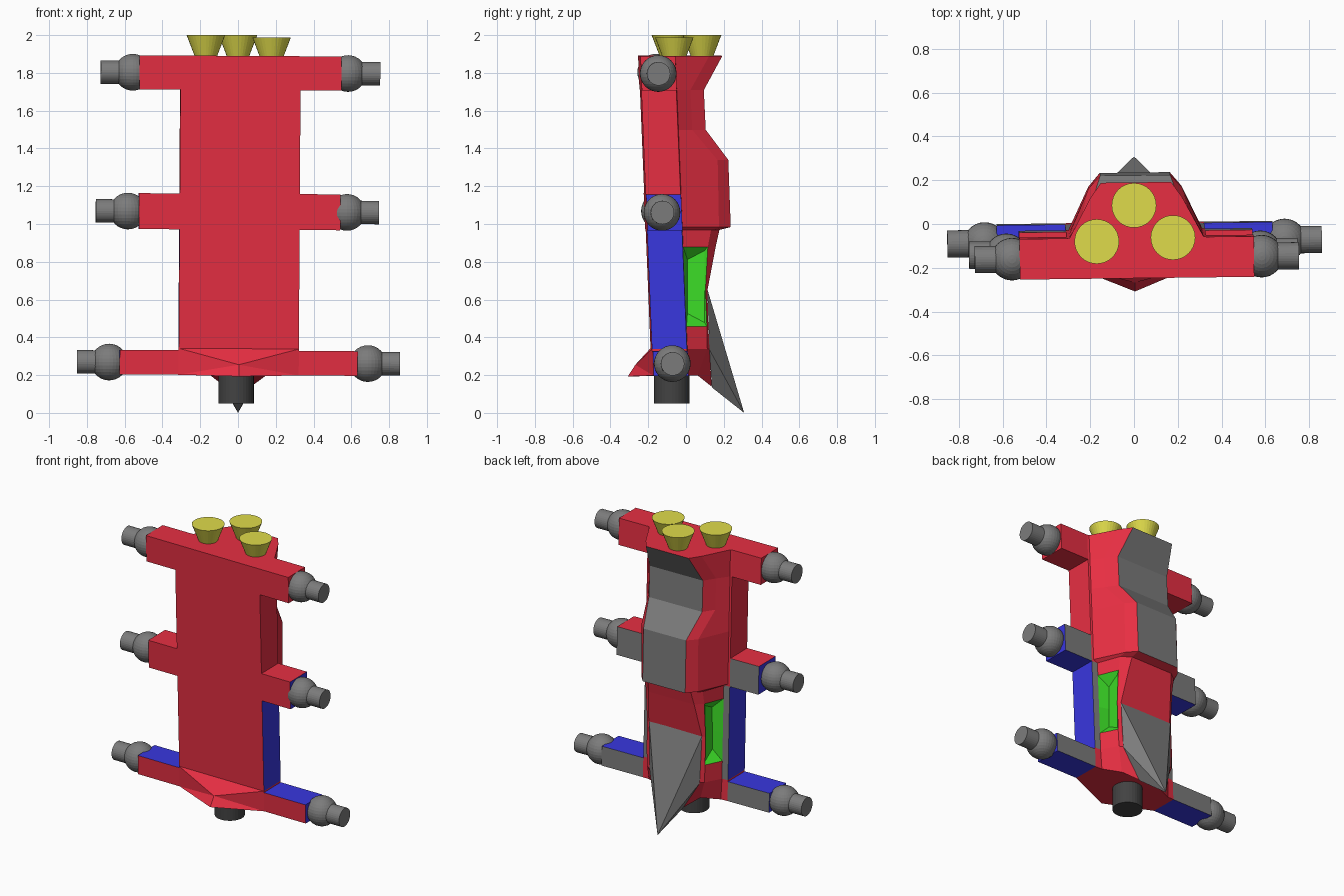
import bpy, bmesh, math
from mathutils import Matrix, Vector

if "Cube" in bpy.data.objects:
    bpy.data.objects.remove(bpy.data.objects["Cube"])

# ---------- colours ----------
def material(name, rgb):
    m = bpy.data.materials.new(name)
    m.diffuse_color = (*rgb, 1)
    m.use_nodes = True
    m.node_tree.nodes["Principled BSDF"].inputs["Base Color"].default_value = m.diffuse_color
    return m

red = material("red", (0.80, 0.028, 0.055))
blue = material("blue", (0.04, 0.038, 0.74))
grey = material("grey", (0.20, 0.20, 0.20))
green = material("green", (0.045, 0.72, 0.02))
yellow = material("yellow", (0.74, 0.71, 0.07))
dark = material("dark grey", (0.055, 0.055, 0.055))
RED, BLUE, GREY, GREEN = range(4)
PAINT = [red, blue, grey, green]

# the hull leans very slightly, so its parts share one small rotation
LEAN = Matrix.Rotation(0.006, 4, 'Y') @ Matrix.Rotation(0.012, 4, 'Z')

def front_y(z):
    return -0.17 - 0.041 * z

def finish(bm, name, mats, lean=True):
    if lean:
        bm.transform(LEAN)
    me = bpy.data.meshes.new(name)
    bm.to_mesh(me)
    bm.free()
    for m in mats:
        me.materials.append(m)
    ob = bpy.data.objects.new(name, me)
    bpy.context.collection.objects.link(ob)
    return ob

def cone(name, mat, r1, r2, start, end, sides=32, lean=False):
    bm = bmesh.new()
    start, end = Vector(start), Vector(end)
    axis = end - start
    turn = axis.to_track_quat('Z', 'Y').to_matrix().to_4x4()
    bmesh.ops.create_cone(bm, cap_ends=True, segments=sides, radius1=r1, radius2=r2,
                          depth=axis.length,
                          matrix=Matrix.Translation((start + end) / 2) @ turn)
    return finish(bm, name, [mat], lean)

# ---------- hull: stacked half sections (z, ledge x, shoulder x, y, spine x, y) ----------
sections = [
    (0.20, 0.270, 0.15, 0.060, 0.07, 0.135),
    (0.34, 0.275, 0.215, 0.110, 0.19, 0.122),
    (0.46, 0.275, 0.220, 0.108, 0.20, 0.116),
    (0.65, 0.275, 0.220, 0.100, 0.20, 0.111),
    (0.88, 0.275, 0.220, 0.113, 0.172, 0.155),
    (0.97, 0.275, 0.220, 0.130, 0.16, 0.175),
    (0.985, 0.305, 0.213, 0.172, 0.16, 0.235),
    (1.34, 0.305, 0.213, 0.165, 0.16, 0.222),
    (1.50, 0.305, 0.250, 0.030, 0.20, 0.102),
    (1.71, 0.305, 0.250, 0.020, 0.20, 0.092),
    (1.89, 0.305, 0.210, 0.120, 0.16, 0.190),
]
bm = bmesh.new()
rings = []
for i, (z, lx, sx, sy, dx, dy) in enumerate(sections):
    f = front_y(z)
    low = i == 0
    half = [(0.318, f, z), (0.318, f + 0.185, z), (lx, f + 0.188, z), (sx, sy, z),
            (dx, dy, 0.14 if low else z)]
    nose = (0, -0.308 if low else f, 0.193 if low else z)
    pts = [nose] + half + [(-x, y, zz) for x, y, zz in reversed(half)]
    rings.append([bm.verts.new(p) for p in pts])

recess = {3: [], 7: []}
chin = bm.verts.new((0, -0.268, 0.255))
for i in range(len(rings) - 1):
    a, b = rings[i], rings[i + 1]
    z0, z1 = sections[i][0], sections[i + 1][0]
    for j in range(11):
        k = (j + 1) % 11
        if i == 0 and j in (0, 10):      # creased chin
            if j == 0:
                tris = [(a[0], a[1], chin), (a[1], b[1], chin), (b[1], b[0], chin)]
            else:
                tris = [(a[10], a[0], chin), (b[10], a[10], chin), (b[0], b[10], chin)]
            for t in tris:
                bm.faces.new(t)
            continue
        face = bm.faces.new((a[j], a[k], b[k], b[j]))
        if j in (1, 9) and 0.32 < z0 and z1 < 0.98:
            face.material_index = BLUE
        elif j in (2, 8) and 0.32 < z0 and z1 < 0.98:
            face.material_index = GREY
        elif j == 5 and z0 > 0.98:
            face.material_index = GREY
        if j in recess and 0.45 < z0 and z1 < 0.89:
            recess[j].append(face)
bm.faces.new(rings[-1])
bm.faces.new(list(reversed(rings[0])))
bmesh.ops.recalc_face_normals(bm, faces=bm.faces)
# green notches on both sloping flanks: a floor facing sideways, a wall facing back
for faces in recess.values():
    out = bmesh.ops.inset_region(bm, faces=faces, thickness=0.02, use_even_offset=True)
    for f in faces + out["faces"]:
        f.material_index = GREEN
    for v in {v for f in faces for v in f.verts}:
        side = math.copysign(1, v.co.x)
        inner = v.co.y < 0.05
        v.co.x = side * (0.205 if inner else 0.212)
        v.co.y = 0.005 if inner else 0.095
        v.co.z = 0.67 + (v.co.z - 0.67) * (0.75 if inner else 1.0)
finish(bm, "hull", PAINT)

# ---------- side arms with ball joints and pegs ----------
def arm(name, side, z0, z1, x1, lower_paint):
    bm = bmesh.new()
    bmesh.ops.create_cube(bm, size=1)
    for v in bm.verts:
        z = z1 if v.co.z > 0 else z0
        y = front_y(z) + (0.185 if v.co.y > 0 else 0)
        x = x1 if v.co.x > 0 else 0.31
        v.co = (x, y, z)
    bm.normal_update()
    for f in bm.faces:
        n = f.normal
        if n.y > 0.8:
            f.material_index = lower_paint["back"]
        elif n.z > 0.8:
            f.material_index = lower_paint["top"]
        elif n.z < -0.8 or n.x > 0.8:
            f.material_index = lower_paint["under"]
    if side < 0:
        bmesh.ops.scale(bm, vec=(-1, 1, 1), verts=bm.verts)
        bmesh.ops.reverse_faces(bm, faces=bm.faces)
    finish(bm, name + "_arm", PAINT)

# level, z range, arm end x, ball x, peg tip x, joint shift (x, y), colours
levels = [
    ("top", 1.71, 1.89, 0.535, 0.57, 0.740, (0, 0), dict(back=RED, top=RED, under=RED)),
    ("middle", 0.97, 1.16, 0.533, 0.58, 0.750, (-0.011, -0.01),
     dict(back=GREY, top=RED, under=BLUE)),
    ("bottom", 0.20, 0.33, 0.63, 0.685, 0.855, (0, 0.01),
     dict(back=GREY, top=BLUE, under=BLUE)),
]
for level, z0, z1, x1, ball, tip, (dx, dy), paint in levels:
    zc = (z0 + z1) / 2
    yc = front_y(zc) + 0.09 + dy
    for side, word in ((-1, "left"), (1, "right")):
        name = f"{level}_{word}"
        arm(name, side, z0, z1, x1, paint)
        bm = bmesh.new()
        bmesh.ops.create_uvsphere(bm, u_segments=32, v_segments=16, radius=0.097,
                                  matrix=Matrix.Translation((side * ball + dx, yc, zc)))
        finish(bm, name + "_ball", [grey])
        cone(name + "_peg", grey, 0.062, 0.062, (side * ball + dx, yc, zc),
             (side * tip + dx, yc, zc), lean=True)

# ---------- thruster nozzles on top ----------
for i, (x, y, z) in enumerate([(-0.17, -0.08, 2.0), (0.0, 0.085, 2.0), (0.178, -0.062, 1.988)]):
    cone(f"nozzle_{i + 1}", yellow, 0.058, 0.102, (x, y, z - 0.115), (x, y, z))

# ---------- neck peg underneath ----------
cone("neck_peg", dark, 0.094, 0.094, (-0.01, -0.075, 0.05), (-0.01, -0.075, 0.25))

# ---------- tail spike ----------
bm = bmesh.new()
rim = [(0.20, 0.113, 0.655), (0.19, 0.124, 0.335), (0.07, 0.137, 0.135)]
rim += [(-x, y, z) for x, y, z in reversed(rim)]
tip = bm.verts.new((0, 0.308, 0.0))
edge = [bm.verts.new(p) for p in rim]
for i in range(6):
    bm.faces.new((edge[i], edge[(i + 1) % 6], tip))
bm.faces.new(list(reversed(edge)))
bmesh.ops.recalc_face_normals(bm, faces=bm.faces)
finish(bm, "tail_spike", [grey], lean=False)
